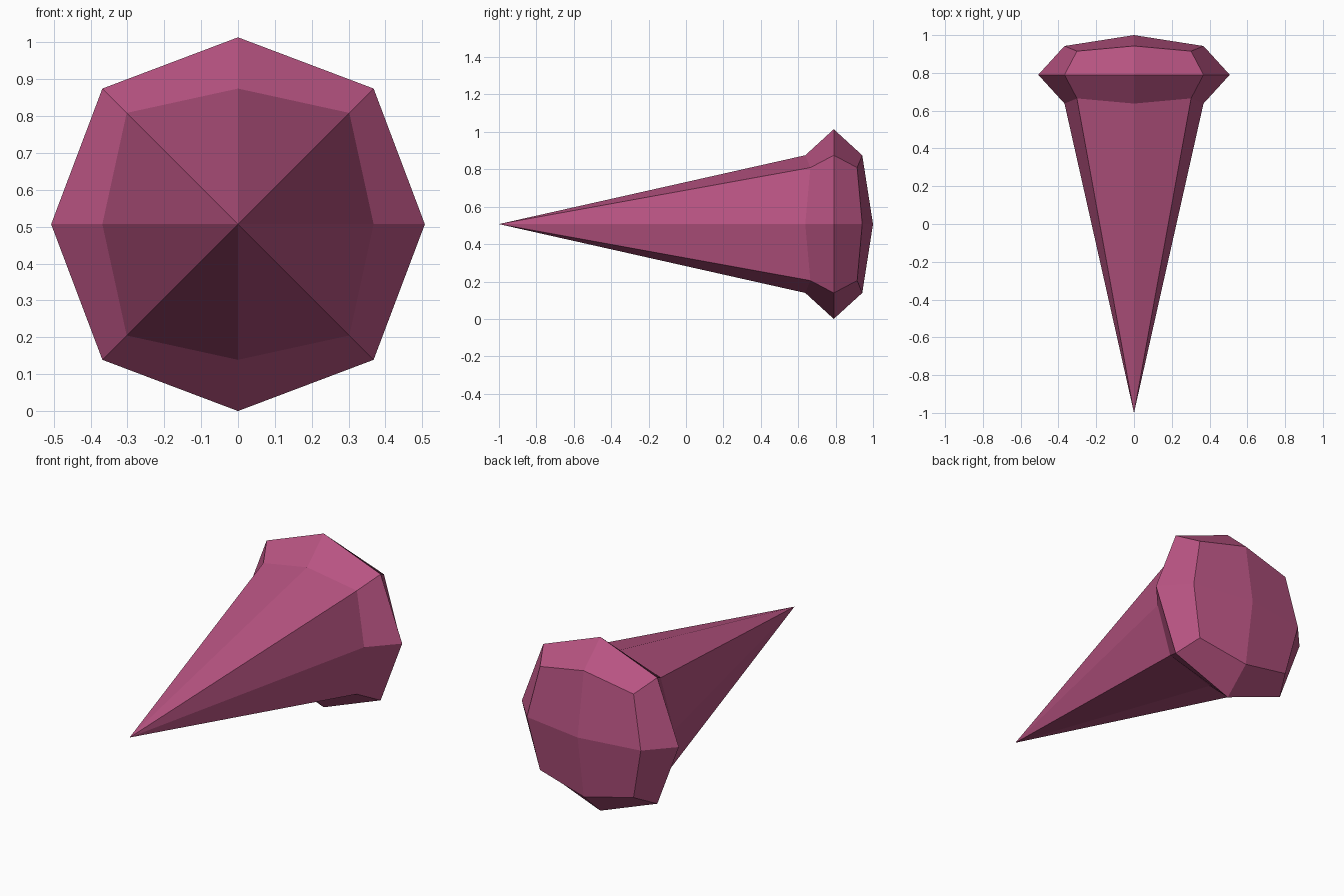
import bpy, bmesh
from mathutils import Vector

if "Cube" in bpy.data.objects:
    bpy.data.objects.remove(bpy.data.objects["Cube"])

# Radius of face-centre, edge-middle and corner points of the rounded cube
RADIUS = {1: 0.507, 2: 0.368, 3: 0.302}
CENTRE = Vector((0, 0.79, 0.507))
FLATTEN = 0.414

# Faceted head: cube split once, rounded, flattened front to back
bm = bmesh.new()
bmesh.ops.create_cube(bm, size=2)
bmesh.ops.subdivide_edges(bm, edges=bm.edges[:], cuts=1, use_grid_fill=True)
tip = corner_dirs = None
corners = set()
for v in bm.verts:
    signs = [round(c) for c in v.co]
    n = sum(map(abs, signs))
    if n == 3:
        corners.add(v)
    if signs == [0, -1, 0]:
        tip = v
    p = Vector(signs) * RADIUS[n]
    p.y *= FLATTEN
    v.co = p + CENTRE

# Long spike: front centre point pulled out, creased towards the corners
tip.co = (0, -1, CENTRE.z)
for f in list(tip.link_faces):
    corner = next(v for v in f.verts if v in corners)
    bmesh.utils.face_split(f, tip, corner)
bmesh.ops.recalc_face_normals(bm, faces=bm.faces[:])

mesh = bpy.data.meshes.new("spike")
bm.to_mesh(mesh)
bm.free()
mat = bpy.data.materials.new("dusky pink")
mat.diffuse_color = (0.479, 0.088, 0.223, 1)
mat.use_nodes = True
mat.node_tree.nodes["Principled BSDF"].inputs["Base Color"].default_value = mat.diffuse_color
mesh.materials.append(mat)
spike = bpy.data.objects.new("spike", mesh)
bpy.context.collection.objects.link(spike)
